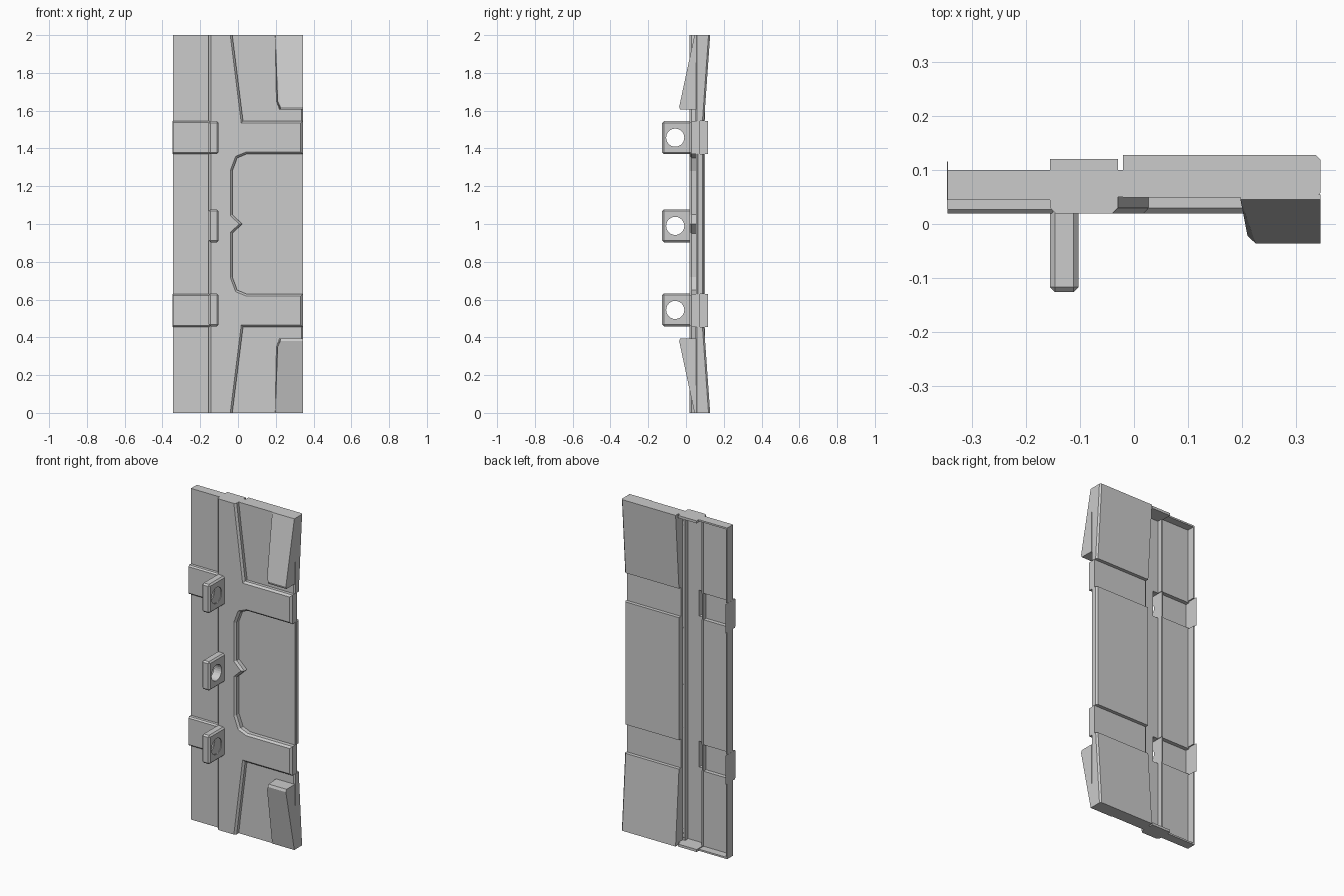
import bpy, bmesh
from mathutils import Matrix

if "Cube" in bpy.data.objects:
    bpy.data.objects.remove(bpy.data.objects["Cube"])


def finish(name, bm):
    bmesh.ops.recalc_face_normals(bm, faces=bm.faces)
    me = bpy.data.meshes.new(name)
    bm.to_mesh(me)
    bm.free()
    ob = bpy.data.objects.new(name, me)
    bpy.context.collection.objects.link(ob)
    return ob


def prism(name, pts, axis, a, b, bevel=0, pick=None):
    """Extrude an outline: (y,z) points along x, or (x,z) points along y."""
    bm = bmesh.new()
    place = (lambda p, t: (t, p[0], p[1])) if axis == 'x' else (lambda p, t: (p[0], t, p[1]))
    face = bm.faces.new([bm.verts.new(place(p, a)) for p in pts])
    new = bmesh.ops.extrude_face_region(bm, geom=[face])['geom']
    shift = (b - a, 0, 0) if axis == 'x' else (0, b - a, 0)
    bmesh.ops.translate(bm, vec=shift, verts=[v for v in new if isinstance(v, bmesh.types.BMVert)])
    if bevel:
        bmesh.ops.recalc_face_normals(bm, faces=bm.faces)
        edges = [e for e in bm.edges if pick is None or pick(e.verts[0].co, e.verts[1].co)]
        bmesh.ops.bevel(bm, geom=edges, offset=bevel, segments=1, affect='EDGES', profile=0.5)
    return finish(name, bm)


def box(name, x0, x1, y0, y1, z0, z1, bevel=0, pick=None):
    z0, z1 = sorted((z0, z1))
    return prism(name, [(x0, z0), (x1, z0), (x1, z1), (x0, z1)], 'y', y0, y1, bevel, pick)


def cut(ob, cutter):
    cutter.hide_render = True
    mod = ob.modifiers.new("cut", 'BOOLEAN')
    mod.operation, mod.solver, mod.object = 'DIFFERENCE', 'EXACT', cutter
    bpy.context.view_layer.objects.active = ob
    bpy.ops.object.modifier_apply(modifier=mod.name)
    bpy.data.objects.remove(cutter)


def flip(pts):
    return [(p[0], 2 - p[1]) for p in reversed(pts)]


def front_rim(y):
    def pick(a, b):
        on_end = abs(a.z - b.z) < 1e-5 and (a.z < 1e-4 or a.z > 1.9999)
        return abs(a.y - y) < 1e-5 and abs(b.y - y) < 1e-5 and not on_end
    return pick


def right_edge(a, b):
    return min(a.x, b.x) > 0.344 and abs(a.y - b.y) < 0.05 and abs(a.z - b.z) > 0.1


LO, HI = 1.37, 1.545   # height range of the upper cross band

# Raised front frame: spine plus two cross bands, mirrored about mid height,
# hollowed from behind along the spine
pocket = [(0.343, LO), (0.045, LO), (-0.004, 1.35), (-0.03, 1.28), (-0.03, 1.05)]
upper = [(-0.155, 2), (-0.03, 2), (0.027, HI), (0.343, HI)] + pocket
frame = prism("raised_frame", upper + [(0.022, 1.0)] + flip(upper), 'y', 0.019, 0.06,
              0.011, front_rim(0.019))
cut(frame, box("spine_hollow", -0.145, -0.036, 0.03, 0.2, 0.015, 1.985))

# Middle pocket floor and its thicker back plate
prism("pocket_floor", pocket + [(0.022, 1.0)] + flip(pocket), 'y', 0.054, 0.061)
box("middle_plate", -0.02, 0.345, 0.055, 0.096, 2 - LO, LO, 0.009,
    lambda a, b: min(a.x, b.x) > 0.344 and abs(a.z - b.z) > 0.1)

# Left strip: thin sheet with a side flange
for n, (z0, z1) in {"lower": (0, 2 - HI), "middle": (2 - LO, LO), "upper": (HI, 2)}.items():
    box(n + "_left_strip", -0.345, -0.146, 0.044, 0.054, z0, z1)
    box(n + "_side_flange", -0.345, -0.337, 0.044, 0.1, z0, z1)

for n, m in (("lower", lambda z: 2 - z), ("upper", lambda z: z)):
    # Flared corner plate
    prism(n + "_corner_plate", [(0.049, m(HI)), (0.049, m(2)), (0.128, m(2)), (0.096, m(HI))],
          'x', -0.02, 0.345, 0.009, right_edge)
    prism(n + "_corner_fillet", [(-0.031, m(2)), (0.02, m(2)), (0.03, m(HI)), (0.025, m(HI))],
          'y', 0.05, 0.061)
    # Recessed backs of the cross bands
    box(n + "_right_band_back", -0.02, 0.343, 0.045, 0.075, m(LO), m(HI))
    box(n + "_left_band", -0.345, -0.15, 0.019, 0.03, m(LO), m(HI), 0.008,
        lambda a, b: max(a.y, b.y) < 0.021 and abs(a.z - b.z) < 1e-4)
    for k, z in (("inner", LO), ("outer", HI - 0.008)):
        box(n + "_left_band_wall_" + k, -0.345, -0.15, 0.028, 0.054, m(z), m(z + 0.008))
    # Thin sheet closing the outer end of the band channel
    box(n + "_band_end_sheet", -0.3455, -0.3445, 0.028, 0.116, m(LO), m(HI))
    # End flanges of strip and spine
    box(n + "_strip_cap", -0.345, -0.155, 0.05, 0.1, m(1.99), m(2))
    box(n + "_spine_cap", -0.155, -0.03, 0.05, 0.12, m(1.985), m(2))
    box(n + "_gap_cap", -0.03, -0.02, 0.05, 0.1, m(1.985), m(2))
    # Wedge horn on the front right corner
    bm = bmesh.new()
    for x, y, z in [(.197, .045, 2), (.345, .045, 2), (.197, .055, 2), (.345, .055, 2),
                    (.203, .053, 1.65), (.22, .053, 1.605), (.345, .053, 1.605),
                    (.21, -.022, 1.65), (.225, -.036, 1.62), (.345, -.036, 1.62),
                    (.225, -.03, 1.605), (.345, -.03, 1.605)]:
        bm.verts.new((x, y, m(z)))
    bmesh.ops.convex_hull(bm, input=bm.verts)
    bmesh.ops.dissolve_limit(bm, angle_limit=0.03, verts=bm.verts, edges=bm.edges)
    finish(n + "_horn", bm)

# Hinge lugs with a cross hole
for n, z in (("lower", 0.545), ("middle", 0.99), ("upper", 1.457)):
    lug = box(n + "_lug", -0.155, -0.103, -0.126, 0.028, z - 0.087, z + 0.087, 0.009,
              lambda a, b: min(a.y, b.y) < 0)
    bm = bmesh.new()
    bmesh.ops.create_cone(bm, cap_ends=True, segments=24, radius1=0.048, radius2=0.048, depth=0.2,
                          matrix=Matrix.Translation((-0.13, -0.057, z)) @ Matrix.Rotation(1.570796, 4, 'Y'))
    cut(lug, finish("hole_cutter", bm))
    # Back pockets open into the outer lugs
    if n != "middle":
        for target in (lug, frame):
            cut(target, box("pocket_cutter", -0.149, -0.109, -0.115, 0.2, z - 0.078, z + 0.078))
